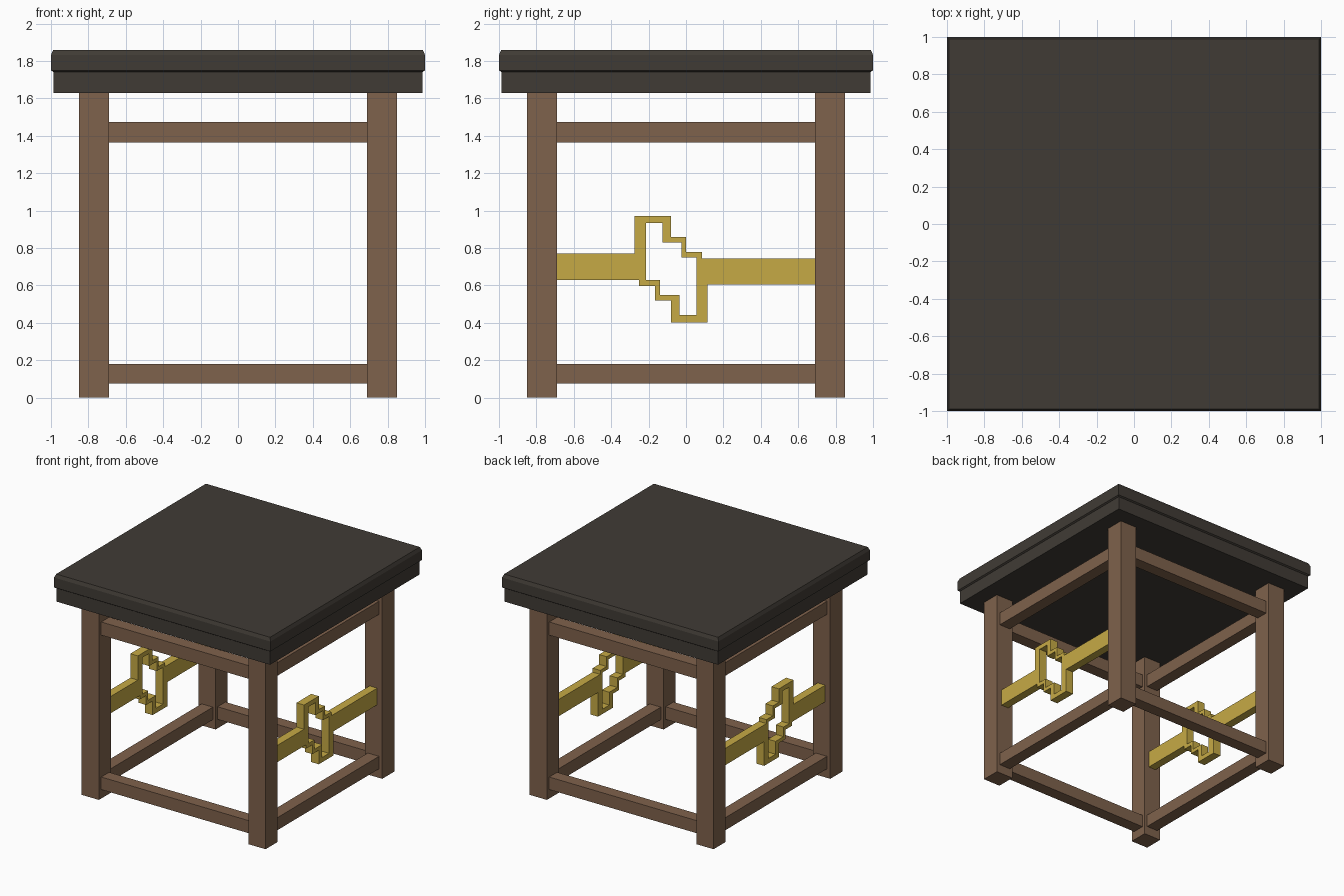
import bpy, bmesh, math
from mathutils import Matrix

if "Cube" in bpy.data.objects:
    bpy.data.objects.remove(bpy.data.objects["Cube"])


def material(name, rgb):
    m = bpy.data.materials.new(name)
    lin = [(c / 255 / 12.92) if c < 11 else ((c / 255 + 0.055) / 1.055) ** 2.4 for c in rgb]
    m.diffuse_color = (*lin, 1)
    m.use_nodes = True
    m.node_tree.nodes["Principled BSDF"].inputs["Base Color"].default_value = m.diffuse_color
    return m


wood = material("brown wood", (127, 98, 76))
gold = material("brass", (198, 170, 69))
dark = material("dark top", (64, 59, 53))


def add_object(name, mesh, mat):
    ob = bpy.data.objects.new(name, mesh)
    bpy.context.collection.objects.link(ob)
    mesh.materials.clear()
    mesh.materials.append(mat)
    return ob


def box(name, lo, hi, mat):
    bm = bmesh.new()
    bmesh.ops.create_cube(bm, size=1)
    for v in bm.verts:
        v.co = [(a + b) / 2 + c * (b - a) for a, b, c in zip(lo, hi, v.co)]
    me = bpy.data.meshes.new(name)
    bm.to_mesh(me)
    bm.free()
    return add_object(name, me, mat)


# Tabletop: lower slab, and upper slab lofted from square rings for its chamfers
box("tabletop_lower", (-0.987, -0.987, 1.63), (0.987, 0.987, 1.745), dark)
bm = bmesh.new()
rings = []
for half, z in ((0.988, 1.742), (1.0, 1.75), (1.0, 1.832), (0.988, 1.86)):
    rings.append([bm.verts.new((half * sx, half * sy, z))
                  for sx, sy in ((-1, -1), (1, -1), (1, 1), (-1, 1))])
bm.faces.new(rings[0][::-1])
bm.faces.new(rings[-1])
for a, b in zip(rings, rings[1:]):
    for i in range(4):
        j = (i + 1) % 4
        bm.faces.new((a[i], a[j], b[j], b[i]))
mesh = bpy.data.meshes.new("tabletop_upper")
bm.to_mesh(mesh)
bm.free()
add_object("tabletop_upper", mesh, dark)

# Four legs
for sx, nx in ((-1, "left"), (1, "right")):
    for sy, ny in ((-1, "front"), (1, "back")):
        cx, cy = 0.77 * sx, 0.77 * sy
        box(f"{ny}_{nx}_leg", (cx - 0.08, cy - 0.08, 0), (cx + 0.08, cy + 0.08, 1.63), wood)

# Upper and lower rails on all four sides
for level, z0, z1 in (("lower", 0.075, 0.18), ("upper", 1.365, 1.475)):
    for s, nx, ny in ((-1, "left", "front"), (1, "right", "back")):
        c = 0.768 * s
        box(f"{level}_{ny}_rail", (-0.69, c - 0.052, z0), (0.69, c + 0.052, z1), wood)
        box(f"{level}_{nx}_rail", (c - 0.052, -0.69, z0), (c + 0.052, 0.69, z1), wood)

# Stepped brass ornament between the legs on both sides: outline and hole in (y, z)
outline = [(-0.69, 0.77), (-0.275, 0.77), (-0.275, 0.972), (-0.08, 0.972), (-0.08, 0.86),
           (0, 0.86), (0, 0.778), (0.085, 0.778), (0.085, 0.745), (0.69, 0.745),
           (0.69, 0.605), (0.115, 0.605), (0.115, 0.403), (-0.08, 0.403), (-0.08, 0.52),
           (-0.165, 0.52), (-0.165, 0.598), (-0.25, 0.598), (-0.25, 0.63), (-0.69, 0.63)]
hole = [(-0.215, 0.935), (-0.125, 0.935), (-0.125, 0.83), (-0.025, 0.83), (-0.025, 0.75),
        (0.055, 0.75), (0.055, 0.443), (-0.035, 0.443), (-0.035, 0.55), (-0.14, 0.55),
        (-0.14, 0.63), (-0.215, 0.63)]
curve = bpy.data.curves.new("ornament_profile", 'CURVE')
curve.dimensions = '2D'
curve.fill_mode = 'BOTH'
curve.extrude = 0.035
for pts in (outline, hole):
    sp = curve.splines.new('POLY')
    sp.points.add(len(pts) - 1)
    for p, (y, z) in zip(sp.points, pts):
        p.co = (y, z, 0, 1)
    sp.use_cyclic_u = True
helper = bpy.data.objects.new("ornament_profile", curve)
bpy.context.collection.objects.link(helper)
bpy.context.view_layer.update()
turn = Matrix.Rotation(math.pi / 2, 4, 'Z') @ Matrix.Rotation(math.pi / 2, 4, 'X')
for s, side in ((-1, "left"), (1, "right")):
    ev = helper.evaluated_get(bpy.context.evaluated_depsgraph_get())
    mesh = bpy.data.meshes.new_from_object(ev)
    mesh.transform(Matrix.Translation((0.768 * s, 0, 0)) @ turn)
    # weld the caps to the walls
    bm = bmesh.new()
    bm.from_mesh(mesh)
    bmesh.ops.remove_doubles(bm, verts=bm.verts, dist=0.0005)
    bmesh.ops.recalc_face_normals(bm, faces=bm.faces)
    for f in bm.faces:
        f.smooth = False
    bm.to_mesh(mesh)
    bm.free()
    add_object(f"{side}_ornament", mesh, gold)
bpy.data.objects.remove(helper)
